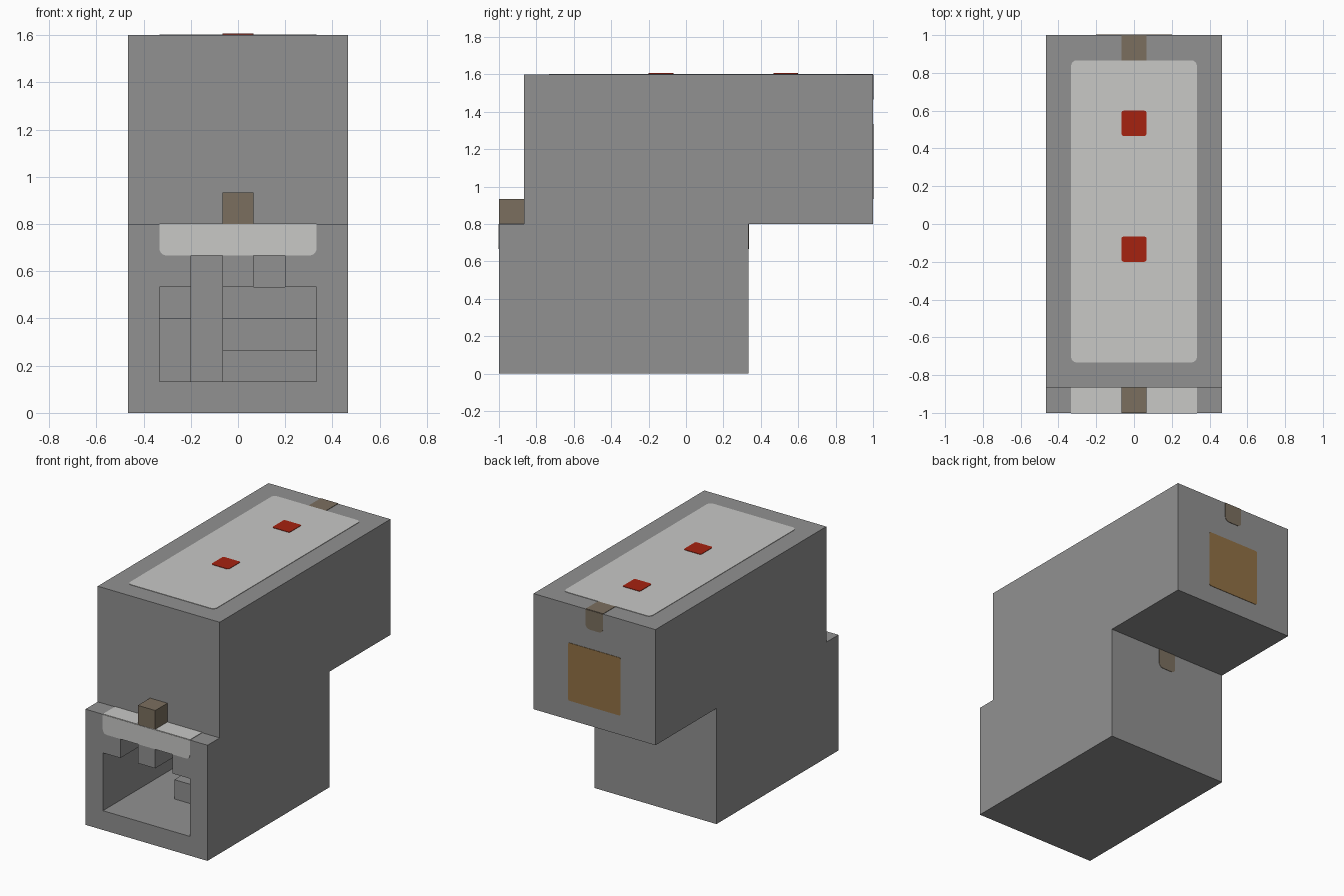
import bpy, bmesh, math
from mathutils import Vector

if "Cube" in bpy.data.objects:
    bpy.data.objects.remove(bpy.data.objects["Cube"], do_unlink=True)

U = 2 / 15      # one building unit
T = 0.003       # how far a painted plate stands proud


def material(name, rgb):
    m = bpy.data.materials.new(name)
    lin = [((c / 255 + 0.055) / 1.055) ** 2.4 for c in rgb]
    m.diffuse_color = (*lin, 1)
    m.use_nodes = True
    shader = m.node_tree.nodes["Principled BSDF"]
    shader.inputs["Base Color"].default_value = (*lin, 1)
    shader.inputs["Roughness"].default_value = 0.9
    return m


STONE = material("stone grey", (145, 145, 145))
PALE = material("pale grey", (200, 200, 198))
RED = material("red", (166, 34, 16))
BROWN = material("dull brown", (123, 111, 95))
OCHRE = material("ochre", (146, 113, 69))


def prism(name, points, depth, mat):
    """Extrude a planar polygon along the depth vector."""
    bm = bmesh.new()
    face = bm.faces.new([bm.verts.new(p) for p in points])
    new = bmesh.ops.extrude_face_region(bm, geom=[face])["geom"]
    bmesh.ops.translate(bm, vec=Vector(depth),
                        verts=[v for v in new if isinstance(v, bmesh.types.BMVert)])
    bmesh.ops.recalc_face_normals(bm, faces=bm.faces)
    mesh = bpy.data.meshes.new(name)
    bm.to_mesh(mesh)
    bm.free()
    mesh.materials.append(mat)
    obj = bpy.data.objects.new(name, mesh)
    bpy.context.scene.collection.objects.link(obj)
    return obj


def box(name, x, y, z, mat=STONE):
    """Box from ranges given in building units."""
    pts = [(x[i] * U, y[j] * U, z[0] * U) for i, j in ((0, 0), (1, 0), (1, 1), (0, 1))]
    return prism(name, pts, (0, 0, (z[1] - z[0]) * U), mat)


def plate(name, x, v, place, normal, mat, low=0.0, high=0.0):
    """Thin panel with rounded low and high corners; place maps (x, v) to 3D."""
    corners = [(x[0], v[0], 1, 1, 180, low), (x[1], v[0], -1, 1, 270, low),
               (x[1], v[1], -1, -1, 0, high), (x[0], v[1], 1, -1, 90, high)]
    pts = []
    for cx, cv, sx, sv, start, r in corners:
        for k in range(5 if r else 1):
            a = math.radians(start + k * 22.5)
            off = (sx * r + r * math.cos(a), sv * r + r * math.sin(a))
            pts.append(place(cx * U + off[0], cv * U + off[1]))
    n = Vector(normal) * T
    return prism(name, [Vector(p) - n for p in pts], n * 2, mat)


# Main body: stepped side profile
profile = [(-7.5, 0), (2.5, 0), (2.5, 6), (7.5, 6), (7.5, 12), (-6.5, 12), (-6.5, 6), (-7.5, 6)]
body = prism("body", [(-3.5 * U, y * U, z * U) for y, z in profile], (7 * U, 0, 0), STONE)

# Hollow room behind the front opening
cutter = box("room_cutter", (-2.5, 2.5), (-8, 1.5), (1, 5))
cutter.hide_render = True
cutter.hide_set(True)
cut = body.modifiers.new("room", "BOOLEAN")
cut.operation = "DIFFERENCE"
cut.solver = "EXACT"
cut.object = cutter

# Ceiling beams over the opening
for name, x0 in (("right", -2.5), ("middle", -0.5), ("left", 1.5)):
    box(name + "_ceiling_beam", (x0, x0 + 1), (-7.5, -4.5), (4, 5))

# Inner staircase, counter and wall
for i in range(4):
    box(f"stair_{i + 1}", (-0.5, 2.5), (i - 4.5, 1.5), (i + 1, i + 2))
box("counter", (-2.5, -1.5), (-1.5, 1.5), (1, 3))
box("inner_wall", (-2.5, -1.5), (-0.5, 1.5), (3, 5))

# Block standing on the front ledge
box("ledge_block", (-0.5, 0.5), (-7.5, -6.5), (6, 7), BROWN)


def level(z):
    return lambda x, v: (x, v, z * U)


def upright(y):
    return lambda x, v: (x, y * U, v)


UP, FRONT, BACK = (0, 0, 1), (0, -1, 0), (0, 1, 0)

# Pale panels on the roof, ledge and lintel
plate("roof_panel", (-2.5, 2.5), (-5.5, 6.5), level(12), UP, PALE, 0.03, 0.03)
plate("ledge_panel", (-2.5, 2.5), (-7.5, -6.5), level(6), UP, PALE)
plate("lintel_panel", (-2.5, 2.5), (5, 6), upright(-7.5), FRONT, PALE, 0.03)

# Red roof markers
for name, y in (("front", -1.5), ("rear", 3.5)):
    marker = plate(name + "_roof_marker", (-0.5, 0.5), (y, y + 1), level(12), UP, RED, 0.012, 0.012)
    marker.location.z = T

# Brown tabs and ochre panel at the rear
plate("roof_tab", (-0.5, 0.5), (6.5, 7.5), level(12), UP, BROWN)
plate("upper_rear_tab", (-0.5, 0.5), (11, 12), upright(7.5), BACK, BROWN, 0.03)
plate("lower_rear_tab", (-0.5, 0.5), (5, 6), upright(2.5), BACK, BROWN, 0.03)
plate("rear_panel", (-1.5, 1.5), (7, 10), upright(7.5), BACK, OCHRE, 0.01, 0.01)
